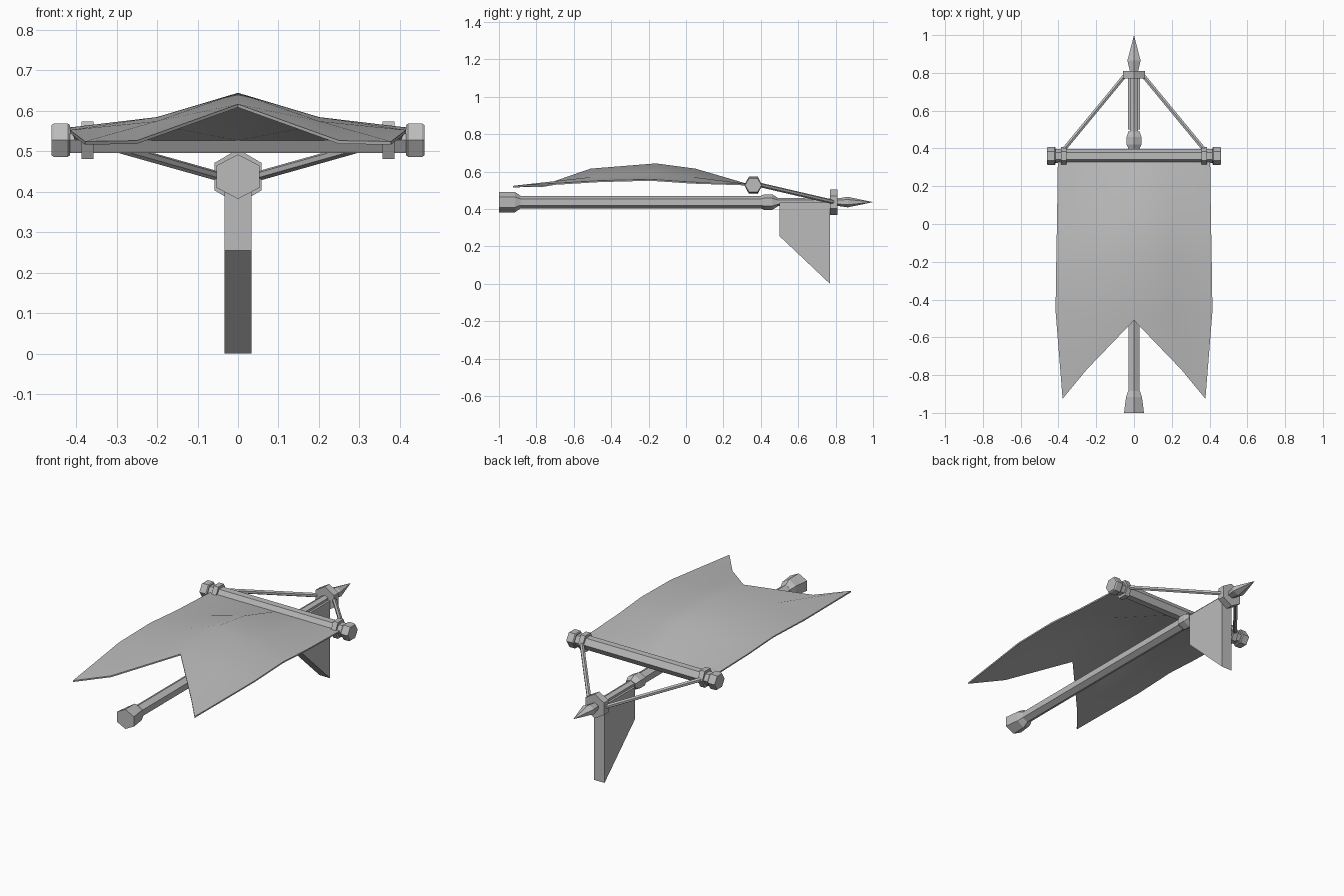
import bpy, bmesh, math
from mathutils import Vector

if "Cube" in bpy.data.objects:
    bpy.data.objects.remove(bpy.data.objects["Cube"], do_unlink=True)

GREY = (0.5, 0.5, 0.5, 1)
grey = bpy.data.materials.new("plain grey")
grey.use_nodes = True
grey.diffuse_color = GREY
grey.node_tree.nodes["Principled BSDF"].inputs["Base Color"].default_value = GREY

POLE_Z = 0.437
BAR_Y, BAR_Z = 0.36, 0.527


def finish(name, bm):
    bmesh.ops.recalc_face_normals(bm, faces=bm.faces)
    mesh = bpy.data.meshes.new(name)
    bm.to_mesh(mesh)
    bm.free()
    mesh.materials.append(grey)
    obj = bpy.data.objects.new(name, mesh)
    bpy.context.collection.objects.link(obj)
    return obj


def hex_loft(name, origin, axis, pointy, flat, sections):
    """Six-sided loft; each section is (distance, pointy radius, flat half-width)."""
    origin, axis, pointy, flat = map(Vector, (origin, axis, pointy, flat))
    bm = bmesh.new()
    rings = []
    for d, r, h in sections:
        ring = []
        for k in range(6):
            a = math.radians(60 * k)
            offset = pointy * r * math.cos(a) + flat * h * math.sin(a) / math.sin(math.pi / 3)
            ring.append(bm.verts.new(origin + axis * d + offset))
        rings.append(ring)
    for a, b in zip(rings, rings[1:]):
        for k in range(6):
            n = (k + 1) % 6
            bm.faces.new((a[k], a[n], b[n], b[k]))
    bm.faces.new(rings[0])
    bm.faces.new(rings[-1])
    bmesh.ops.remove_doubles(bm, verts=bm.verts, dist=1e-5)
    return finish(name, bm)


def along_pole(name, sections):
    return hex_loft(name, (0, 0, POLE_Z), (0, 1, 0), (0, 0, 1), (1, 0, 0), sections)


def along_bar(name, side, sections):
    return hex_loft(name, (0, BAR_Y, BAR_Z), (side, 0, 0), (0, 1, 0), (0, 0, 1), sections)


# Pole and its fittings
along_pole("pole", [(-0.9, 0.034, 0.03), (0.42, 0.034, 0.03)])
along_pole("pole_foot", [(-1, 0.055, 0.053), (-0.915, 0.055, 0.042), (-0.885, 0.034, 0.031)])
along_pole("pole_collar", [(0.4, 0.034, 0.03), (0.42, 0.042, 0.039),
                           (0.46, 0.042, 0.039), (0.49, 0.024, 0.03)])
along_pole("pole_neck", [(0.47, 0.022, 0.022), (0.87, 0.02, 0.02)])
along_pole("rope_ring", [(0.77, 0.068, 0.058), (0.81, 0.068, 0.058)])
along_pole("spear_tip", [(0.81, 0.02, 0.022), (0.865, 0.028, 0.035), (1, 0, 0)])

# Crossbar with end caps, rings and ropes
along_bar("crossbar", 1, [(-0.43, 0.037, 0.032), (0.43, 0.037, 0.032)])
for side, label in ((1, "left"), (-1, "right")):
    along_bar(label + "_end_cap", side, [(0.415, 0.044, 0.037), (0.42, 0.048, 0.041),
                                         (0.455, 0.048, 0.041), (0.461, 0.044, 0.037)])
    along_bar(label + "_bar_ring", side, [(0.357, 0.048, 0.046), (0.386, 0.048, 0.046)])
    start = Vector((side * 0.375, 0.39, 0.53))
    end = Vector((side * 0.045, 0.79, 0.437))
    axis = (end - start).normalized()
    across = axis.cross(Vector((0, 0, 1))).normalized()
    hex_loft(label + "_rope", start, axis, axis.cross(across), across,
             [(0, 0.012, 0.0105), ((end - start).length, 0.012, 0.0105)])

# Hanging pennant: a side profile given thickness
bm = bmesh.new()
profile = [(0.5, 0.435), (0.5, 0.255), (0.77, 0), (0.77, 0.435)]
face = bm.faces.new([bm.verts.new((-0.033, y, z)) for y, z in profile])
new = bmesh.ops.extrude_face_region(bm, geom=[face])["geom"]
bmesh.ops.translate(bm, vec=(0.066, 0, 0), verts=[v for v in new if isinstance(v, bmesh.types.BMVert)])
finish("pennant", bm)

# Banner cloth: left half as a grid, mirrored, with a swallowtail end
rows = [
    [(0, 0.33, 0.53), (0.2, 0.33, 0.53), (0.403, 0.33, 0.53)],
    [(0, 0.05, 0.612), (0.2, 0.03, 0.568), (0.407, 0.03, 0.54)],
    [(0, -0.16, 0.64), (0.2, -0.19, 0.58), (0.411, -0.19, 0.555)],
    [(0, -0.51, 0.612), (0.2, -0.48, 0.57), (0.415, -0.46, 0.548)],
]
bm = bmesh.new()
grid = [[bm.verts.new(p) for p in row] for row in rows]
for a, b in zip(grid, grid[1:]):
    for k in range(2):
        bm.faces.new((a[k], b[k], b[k + 1], a[k + 1]))
inner = bm.verts.new((0.25, -0.77, 0.522))
tip = bm.verts.new((0.378, -0.925, 0.52))
notch, middle, edge = grid[-1]
bm.faces.new((notch, inner, middle))
bm.faces.new((middle, inner, tip, edge))
half = bm.verts[:] + bm.edges[:] + bm.faces[:]
bmesh.ops.mirror(bm, geom=half, axis='X', merge_dist=0.0001)
bmesh.ops.remove_doubles(bm, verts=bm.verts, dist=0.0001)
banner = finish("banner_cloth", bm)
thick = banner.modifiers.new("thickness", 'SOLIDIFY')
thick.thickness = 0.008
thick.offset = 0
bpy.ops.object.select_all(action='DESELECT')
banner.select_set(True)
bpy.context.view_layer.objects.active = banner
bpy.ops.object.modifier_apply(modifier="thickness")
bpy.ops.object.shade_smooth_by_angle(angle=math.radians(30))
